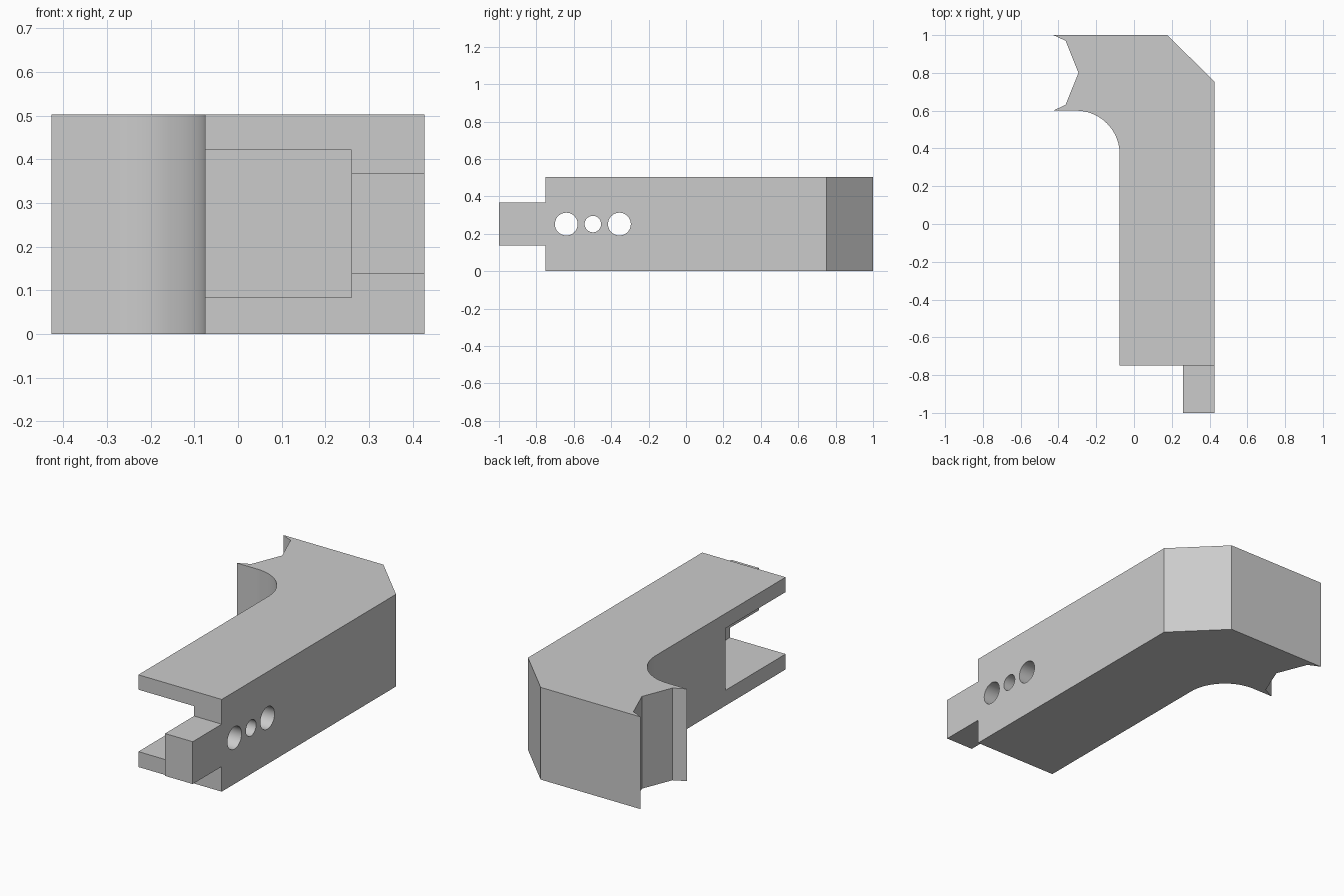
import bpy, bmesh, math
from mathutils import Matrix, Vector

cube = bpy.data.objects.get("Cube")
if cube:
    bpy.data.objects.remove(cube, do_unlink=True)

HEIGHT = 0.503
HALF = 0.427      # half width
INNER = -0.076    # inner side of the arm

grey = bpy.data.materials.new("plain grey")
grey.use_nodes = True
grey.diffuse_color = (0.6, 0.6, 0.6, 1)
grey.node_tree.nodes["Principled BSDF"].inputs["Base Color"].default_value = (0.6, 0.6, 0.6, 1)


def make_object(name, bm):
    bmesh.ops.recalc_face_normals(bm, faces=bm.faces)
    mesh = bpy.data.meshes.new(name)
    bm.to_mesh(mesh)
    bm.free()
    mesh.materials.append(grey)
    obj = bpy.data.objects.new(name, mesh)
    bpy.context.collection.objects.link(obj)
    return obj


def box(name, low, high):
    bm = bmesh.new()
    low, high = Vector(low), Vector(high)
    size = Matrix.Diagonal((*(high - low), 1))
    bmesh.ops.create_cube(bm, size=1, matrix=Matrix.Translation((low + high) / 2) @ size)
    return make_object(name, bm)


def cross_pin(name, y, radius):
    bm = bmesh.new()
    place = Matrix.Translation((0.35, y, HEIGHT / 2)) @ Matrix.Rotation(math.pi / 2, 4, "Y")
    bmesh.ops.create_cone(bm, cap_ends=True, segments=40, radius1=radius,
                          radius2=radius, depth=0.4, matrix=place)
    return make_object(name, bm)


# Hooked arm: plan outline with chamfered corner, notched tip and round inner corner
outline = [(INNER, -1), (HALF, -1), (HALF, 0.752), (0.177, 1), (-HALF, 1),
           (-0.362, 0.97), (-0.294, 0.8), (-0.362, 0.632), (-HALF, 0.6)]
radius, steps = 0.23, 24
for i in range(steps + 1):
    a = math.pi / 2 * (1 - i / steps)
    outline.append((INNER - radius + radius * math.cos(a),
                    0.6 - radius + radius * math.sin(a)))

bm = bmesh.new()
base = bm.faces.new([bm.verts.new((x, y, 0)) for x, y in outline])
top = bmesh.ops.extrude_face_region(bm, geom=[base])["geom"]
bmesh.ops.translate(bm, vec=(0, 0, HEIGHT),
                    verts=[v for v in top if isinstance(v, bmesh.types.BMVert)])
arm = make_object("hooked_arm", bm)

# Trims leave a tongue at the front; the slot opens the inner side; three cross holes
cutters = [
    box("tongue_top_trim", (-1, -1.2, 0.368), (1, -0.75, 0.8)),
    box("tongue_bottom_trim", (-1, -1.2, -0.3), (1, -0.75, 0.137)),
    box("side_slot", (-0.3, -1.2, 0.084), (0.26, -0.232, 0.422)),
    cross_pin("front_hole", -0.64, 0.061),
    cross_pin("middle_hole", -0.498, 0.044),
    cross_pin("rear_hole", -0.356, 0.061),
]

bpy.ops.object.select_all(action="DESELECT")
bpy.context.view_layer.objects.active = arm
arm.select_set(True)
for cutter in cutters:
    cutter.hide_render = True
    mod = arm.modifiers.new(cutter.name, "BOOLEAN")
    mod.operation = "DIFFERENCE"
    mod.solver = "EXACT"
    mod.object = cutter
    bpy.ops.object.modifier_apply(modifier=mod.name)
for cutter in cutters:
    bpy.data.objects.remove(cutter, do_unlink=True)

bpy.ops.object.shade_smooth_by_angle(angle=math.radians(30))
